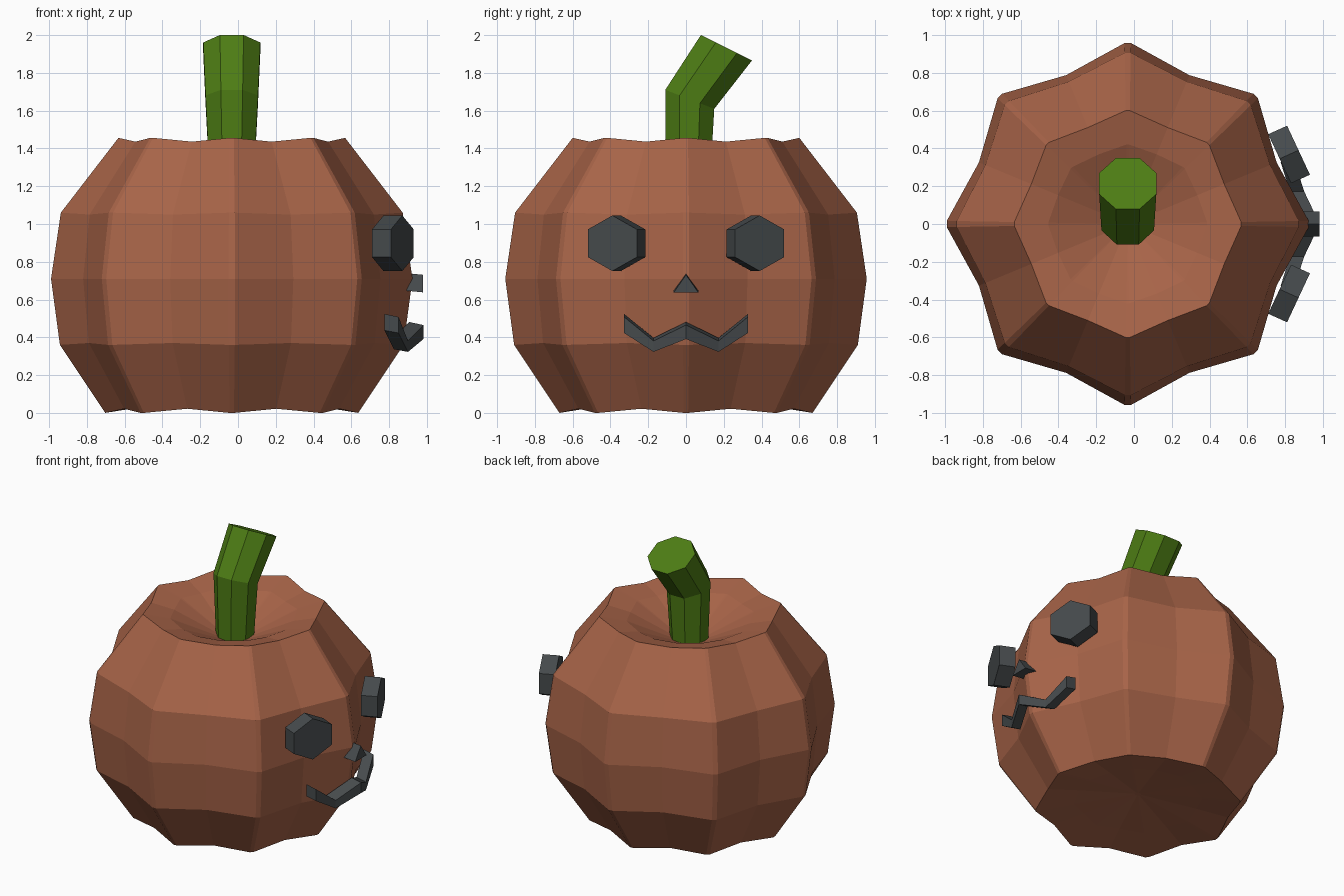
import bpy, bmesh
from math import sin, cos, pi, radians
from mathutils import Vector

if "Cube" in bpy.data.objects:
    bpy.data.objects.remove(bpy.data.objects["Cube"])

CX = -0.033  # axis of the pumpkin


def material(name, rgb):
    m = bpy.data.materials.new(name)
    m.diffuse_color = (*rgb, 1)
    m.use_nodes = True
    m.node_tree.nodes["Principled BSDF"].inputs["Base Color"].default_value = m.diffuse_color
    return m


ORANGE = material("pumpkin_skin", (0.39, 0.127, 0.065))
GREEN = material("stem_green", (0.075, 0.205, 0.007))
DARK = material("face_dark", (0.06, 0.068, 0.072))


def loft(name, rings, mat, caps=True):
    """Bridge equally long closed rings of points into one flat-shaded solid."""
    bm = bmesh.new()
    vs = [[bm.verts.new(p) for p in ring] for ring in rings]
    n = len(vs[0])
    for a, b in zip(vs, vs[1:]):
        for i in range(n):
            j = (i + 1) % n
            bm.faces.new((a[i], a[j], b[j], b[i]))
    if caps:
        bm.faces.new(vs[0][::-1])
        bm.faces.new(vs[-1])
    bmesh.ops.remove_doubles(bm, verts=bm.verts, dist=1e-5)
    bmesh.ops.recalc_face_normals(bm, faces=bm.faces)
    me = bpy.data.meshes.new(name)
    bm.to_mesh(me)
    bm.free()
    me.materials.append(mat)
    ob = bpy.data.objects.new(name, me)
    bpy.context.collection.objects.link(ob)
    return ob


# Pumpkin body: eight narrow ridges with a shallow groove between each pair
def body_ring(r, z, groove, dz):
    pts = []
    for k in range(8):
        for off, f, h in ((-1, 1, 0), (1, 1, 0), (22.5, groove, dz)):
            a = radians(45 * k + off)
            pts.append((CX + r * f * cos(a), r * f * sin(a), z + h))
    return pts


profile = [  # radius, height, groove factor, groove lift
    (0.02, 0.09, 1, 0), (0.42, 0.04, 0.95, 0.01),
    (0.67, 0.0, 0.92, 0.022), (0.91, 0.36, 0.9, 0.01),
    (0.957, 0.71, 0.89, 0), (0.905, 1.06, 0.9, -0.01),
    (0.60, 1.456, 0.92, -0.02), (0.42, 1.41, 0.95, -0.01),
    (0.02, 1.22, 1, 0)]
loft("pumpkin_body", [body_ring(*p) for p in profile], ORANGE)


# Stem: bent octagonal stalk; each ring is tilted in the y-z plane
def stem_ring(y, z, apothem, tilt):
    r = apothem / cos(pi / 8)
    pts = []
    for k in range(8):
        a = pi / 8 + k * pi / 4
        u, v = r * cos(a), r * sin(a)
        pts.append((CX + u, y + v * cos(tilt), z - v * sin(tilt)))
    return pts


loft("stem", [stem_ring(0.01, 1.19, 0.115, 0),
              stem_ring(0.02, 1.66, 0.139, 0.37),
              stem_ring(0.214, 1.933, 0.151, 0.464)], GREEN)

# Eyes: hexagonal blocks turned outwards to follow the curve
for side, name in ((-1, "eye_left"), (1, "eye_right")):
    ang = side * radians(25)
    tangent = Vector((-sin(ang), cos(ang), 0))
    rings = []
    for x, y in ((0.77, 0.345), (0.87, 0.39)):
        c = Vector((x, side * y, 0.898))
        rings.append([c + tangent * 0.143 * sin(k * pi / 3) / sin(pi / 3)
                      + Vector((0, 0, 0.147 * cos(k * pi / 3))) for k in range(6)])
    loft(name, rings, DARK)

# Nose: small triangular block
loft("nose", [[(x, y, z + dz) for y, z in ((-0.065, 0.65), (0.065, 0.65), (0, 0.743))]
              for x, dz in ((0.86, 0.0), (0.98, -0.012))], DARK)

# Mouth: zigzag strip, bent back around the body
mouth_path = [  # y, outer x, lower z, upper z
    (-0.328, 0.85, 0.437, 0.524), (-0.172, 0.90, 0.337, 0.397),
    (0, 0.982, 0.405, 0.481), (0.172, 0.90, 0.337, 0.397),
    (0.328, 0.85, 0.437, 0.524)]
loft("mouth", [[(x - 0.075, y, lo), (x, y, lo - 0.014),
                (x, y, hi - 0.016), (x - 0.075, y, hi)]
               for y, x, lo, hi in mouth_path], DARK)
